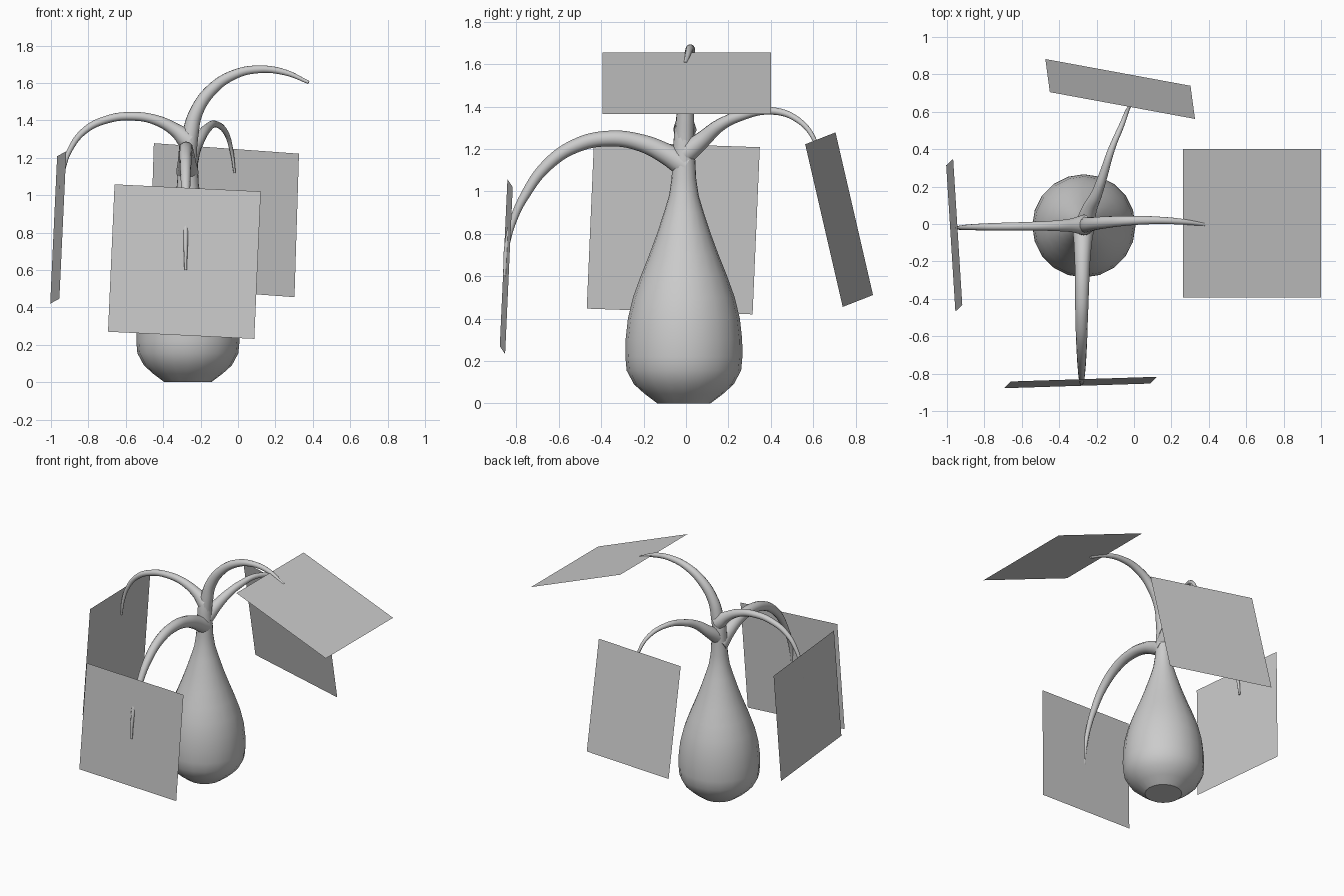
import bpy, bmesh, math
from mathutils import Vector

CX, CY = -0.268, -0.01   # trunk axis


def finish(ob, angle=35):
    bpy.ops.object.select_all(action='DESELECT')
    ob.select_set(True)
    bpy.context.view_layer.objects.active = ob
    if ob.type == 'CURVE':
        bpy.ops.object.convert(target='MESH')
        ob = bpy.context.object
    bpy.ops.object.shade_smooth_by_angle(angle=math.radians(angle))


def mesh_object(name, bm):
    me = bpy.data.meshes.new(name)
    bm.to_mesh(me)
    bm.free()
    ob = bpy.data.objects.new(name, me)
    bpy.context.collection.objects.link(ob)
    return ob


def lathe(name, profile, sides):
    """Closed body of revolution from (radius, z) points."""
    bm = bmesh.new()
    rings = []
    for r, z in profile:
        rings.append([bm.verts.new((CX + r * math.cos(2 * math.pi * i / sides),
                                    CY + r * math.sin(2 * math.pi * i / sides), z))
                      for i in range(sides)])
    for a, b in zip(rings, rings[1:]):
        for i in range(sides):
            j = (i + 1) % sides
            bm.faces.new((a[i], a[j], b[j], b[i]))
    bm.faces.new(rings[0][::-1])
    bm.faces.new(rings[-1])
    finish(mesh_object(name, bm))


def branch(name, pts):
    """Tapered tube through (x, y, z, radius) points."""
    cu = bpy.data.curves.new(name, 'CURVE')
    cu.dimensions = '3D'
    cu.bevel_depth = 1.0
    cu.bevel_resolution = 4
    cu.resolution_u = 6
    cu.use_fill_caps = True
    sp = cu.splines.new('BEZIER')
    sp.radius_interpolation = 'CARDINAL'
    sp.bezier_points.add(len(pts) - 1)
    for p, (x, y, z, r) in zip(sp.bezier_points, pts):
        p.co = (x, y, z)
        p.radius = r
        p.handle_left_type = p.handle_right_type = 'AUTO'
    ob = bpy.data.objects.new(name, cu)
    bpy.context.collection.objects.link(ob)
    finish(ob, 60)


def leaf(name, a, b, d):
    """Flat square card from a corner and its two neighbours."""
    a, b, d = Vector(a), Vector(b), Vector(d)
    bm = bmesh.new()
    bm.faces.new([bm.verts.new(v) for v in (a, b, b + d - a, d)])
    mesh_object(name, bm)


# Bottle-shaped trunk
lathe("trunk", [(0.125, 0), (0.185, 0.045), (0.235, 0.09), (0.270, 0.155), (0.276, 0.22),
                (0.275, 0.30), (0.264, 0.40), (0.240, 0.50), (0.204, 0.60), (0.164, 0.70),
                (0.127, 0.80), (0.094, 0.90), (0.070, 0.98), (0.058, 1.06), (0.054, 1.14),
                (0.050, 1.22), (0.044, 1.30), (0.030, 1.345)], 20)

# Arching branches
branch("right_branch", [(-0.268, -0.01, 1.20, 0.045), (-0.255, -0.005, 1.32, 0.044),
                        (-0.225, 0.0, 1.44, 0.037), (-0.14, 0.01, 1.565, 0.032),
                        (-0.02, 0.018, 1.645, 0.026), (0.11, 0.02, 1.673, 0.021),
                        (0.25, 0.013, 1.657, 0.016), (0.378, -0.003, 1.603, 0.009)])
branch("left_branch", [(-0.265, -0.005, 1.29, 0.055), (-0.33, -0.007, 1.345, 0.037),
                       (-0.44, -0.01, 1.402, 0.027), (-0.57, -0.012, 1.422, 0.023),
                       (-0.70, -0.014, 1.405, 0.021), (-0.82, -0.016, 1.345, 0.018),
                       (-0.90, -0.018, 1.24, 0.014), (-0.933, -0.02, 1.14, 0.011),
                       (-0.948, -0.02, 1.03, 0.007)])
branch("front_branch", [(-0.27, 0.0, 1.12, 0.06), (-0.273, -0.085, 1.172, 0.050),
                        (-0.276, -0.21, 1.228, 0.041), (-0.278, -0.36, 1.249, 0.037),
                        (-0.28, -0.52, 1.215, 0.033), (-0.28, -0.66, 1.118, 0.028),
                        (-0.28, -0.76, 0.98, 0.022), (-0.28, -0.812, 0.87, 0.017),
                        (-0.28, -0.845, 0.74, 0.012), (-0.28, -0.856, 0.60, 0.007)])
branch("back_branch", [(-0.262, 0.0, 1.18, 0.05), (-0.238, 0.08, 1.245, 0.040),
                       (-0.20, 0.16, 1.312, 0.030), (-0.165, 0.26, 1.357, 0.024),
                       (-0.12, 0.40, 1.380, 0.018), (-0.065, 0.53, 1.335, 0.014),
                       (-0.035, 0.607, 1.24, 0.010), (-0.018, 0.635, 1.12, 0.006)])

# Square leaf cards
leaf("right_leaf", (0.262, 0.40, 1.655), (0.262, -0.393, 1.655), (1.0, 0.40, 1.365))
leaf("left_leaf", (-0.918, -0.434, 1.235), (-0.967, 0.348, 1.208), (-0.955, -0.468, 0.447))
leaf("front_leaf", (-0.66, -0.842, 1.058), (0.122, -0.817, 1.02), (-0.695, -0.878, 0.27))
leaf("back_leaf", (-0.45, 0.705, 1.278), (0.326, 0.562, 1.222), (-0.474, 0.882, 0.511))
